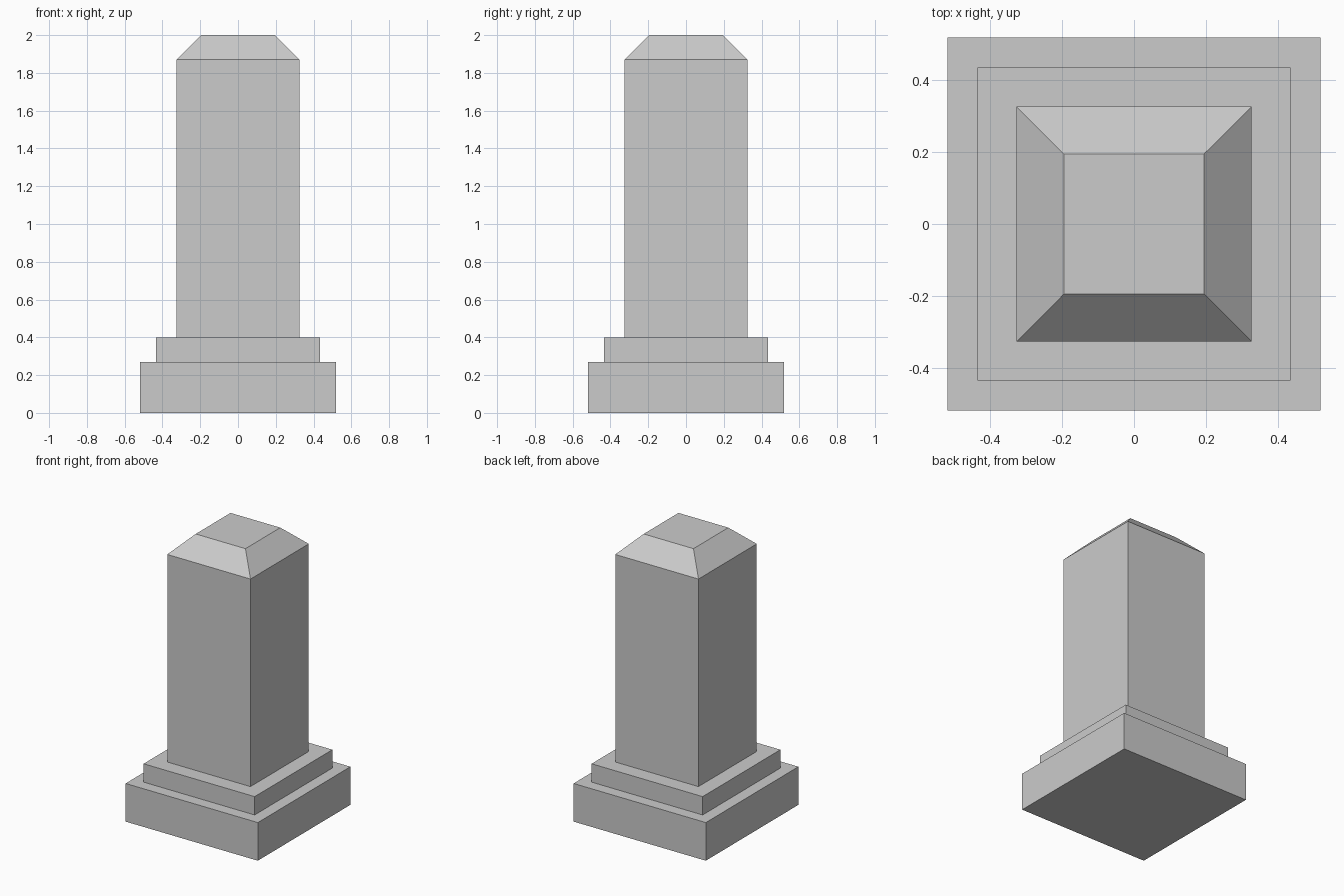
import bpy, bmesh

if "Cube" in bpy.data.objects:
    bpy.data.objects.remove(bpy.data.objects["Cube"])

# Stepped outline as (half width, height), bottom to top
PROFILE = [
    (0.518, 0.0), (0.518, 0.27),    # plinth
    (0.435, 0.27), (0.435, 0.40),   # step
    (0.326, 0.40), (0.326, 1.87),   # shaft
    (0.195, 2.0),                   # chamfered cap
]


def square_loft(name, profile):
    """Skin square rings into one closed, flat-shaded solid."""
    bm = bmesh.new()
    corners = [(-1, -1), (1, -1), (1, 1), (-1, 1)]
    rings = [[bm.verts.new((r * x, r * y, z)) for x, y in corners]
             for r, z in profile]
    for low, high in zip(rings, rings[1:]):
        for i in range(4):
            j = (i + 1) % 4
            bm.faces.new((low[i], low[j], high[j], high[i]))
    bm.faces.new(rings[0][::-1])
    bm.faces.new(rings[-1])
    mesh = bpy.data.meshes.new(name)
    bm.to_mesh(mesh)
    bm.free()
    obj = bpy.data.objects.new(name, mesh)
    bpy.context.collection.objects.link(obj)
    return obj


square_loft("stepped_pillar", PROFILE)
